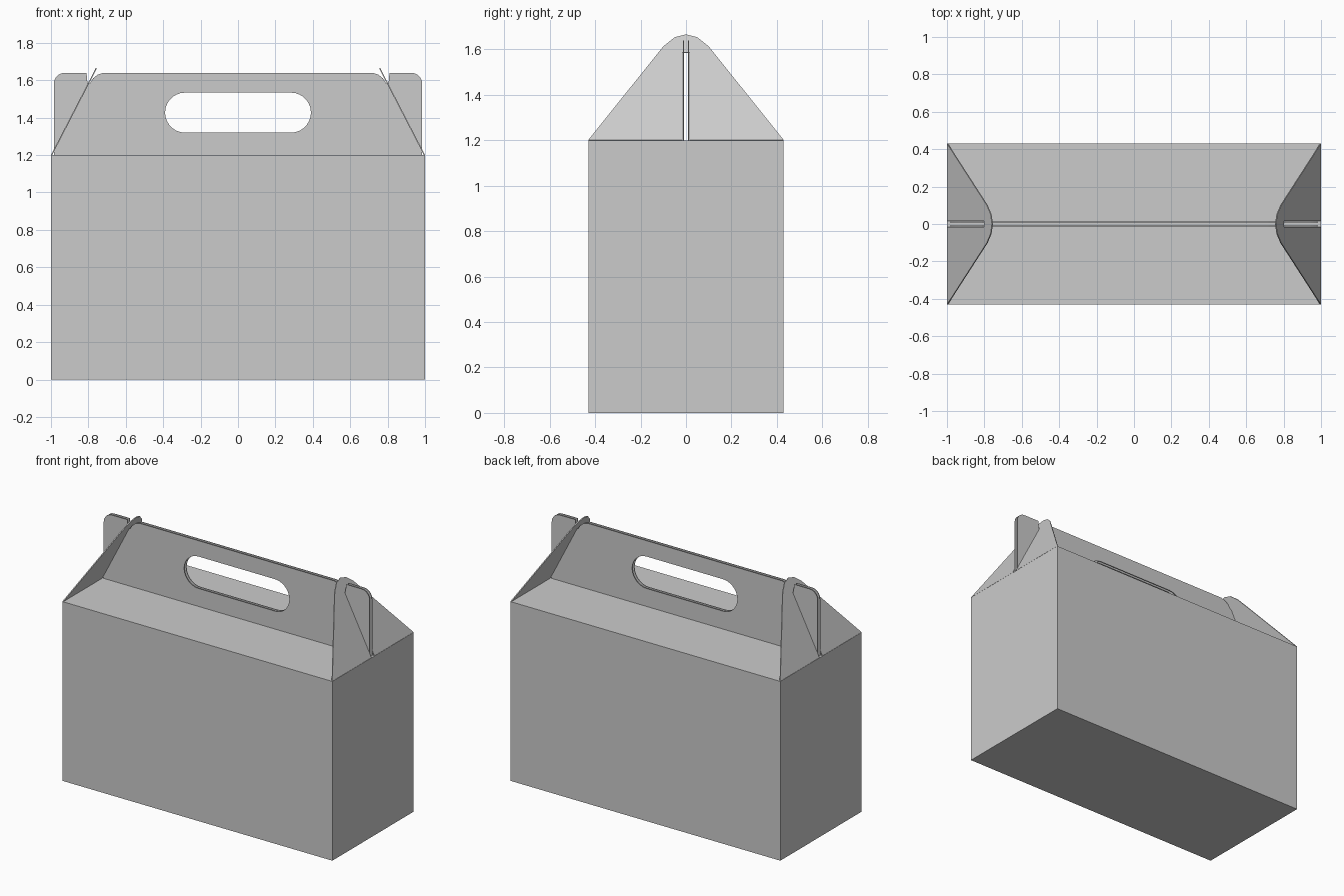
import bpy, bmesh, math
from mathutils import Matrix, Vector

if "Cube" in bpy.data.objects:
    bpy.data.objects.remove(bpy.data.objects["Cube"])

W, D, H = 1.0, 0.43, 1.2      # half width, half depth, body height
TOP = 1.64                    # handle top


def arc(cx, cy, r, a0, a1, n):
    return [(cx + r * math.cos(math.radians(a0 + (a1 - a0) * i / n)),
             cy + r * math.sin(math.radians(a0 + (a1 - a0) * i / n))) for i in range(n + 1)]


def sheet(name, loops, thickness, matrix):
    """Thin card sheet from 2D outlines (first outer, the rest holes)."""
    cu = bpy.data.curves.new(name, 'CURVE')
    cu.dimensions = '2D'
    cu.fill_mode = 'BOTH'
    cu.extrude = thickness / 2
    for pts in loops:
        sp = cu.splines.new('POLY')
        sp.points.add(len(pts) - 1)
        for p, (x, y) in zip(sp.points, pts):
            p.co = (x, y, 0, 1)
        sp.use_cyclic_u = True
        sp.use_smooth = False
    ob = bpy.data.objects.new(name, cu)
    bpy.context.collection.objects.link(ob)
    ob.matrix_world = matrix
    bpy.ops.object.select_all(action='DESELECT')
    ob.select_set(True)
    bpy.context.view_layer.objects.active = ob
    bpy.ops.object.convert(target='MESH')
    return ob


# Box body with flat closed top
bm = bmesh.new()
bmesh.ops.create_cube(bm, size=1, matrix=Matrix.Translation((0, 0, H / 2))
                      @ Matrix.Diagonal((2 * W, 2 * D, H, 1)))
me = bpy.data.meshes.new("box_body")
bm.to_mesh(me)
bm.free()
bpy.context.collection.objects.link(bpy.data.objects.new("box_body", me))

# Handle outline: right half with hooked ear and notch, then mirrored
half = [(0.985, H)] + arc(0.925, 1.58, 0.06, 0, 90, 5)
half += [(0.81, TOP), (0.805, 1.585), (0.79, 1.585), (0.775, 1.61), (0.75, 1.63), (0.72, TOP)]
outline = half + [(-x, y) for x, y in reversed(half)]
r = 0.107
hole = arc(0.39 - r, 1.427, r, -90, 90, 14) + arc(-0.39 + r, 1.427, r, 90, 270, 14)
for name, y in (("handle_front", -0.011), ("handle_back", 0.011)):
    sheet(name, [outline, hole], 0.005,
          Matrix.Translation((0, y, 0)) @ Matrix.Rotation(math.pi / 2, 4, 'X'))

# Slotted end flaps leaning inward
lean = Vector((-0.24, 0, 0.465))
k = lean.length / lean.z
right = [(0.0, 0.465), (0.05, 0.452), (0.1, 0.412), (D, 0), (0.016, 0), (0.016, 0.385)]
flap = right + [(-y, z) for y, z in reversed(right[1:])]
flap = [(y, z * k) for y, z in flap]
for name, s in (("end_flap_right", 1), ("end_flap_left", -1)):
    up = Vector((s * lean.x, 0, lean.z)).normalized()
    side = Vector((0, s, 0))
    m = Matrix((side, up, side.cross(up))).transposed().to_4x4()
    m.translation = (s * (W - 0.003), 0, H)
    sheet(name, [flap], 0.006, m)
